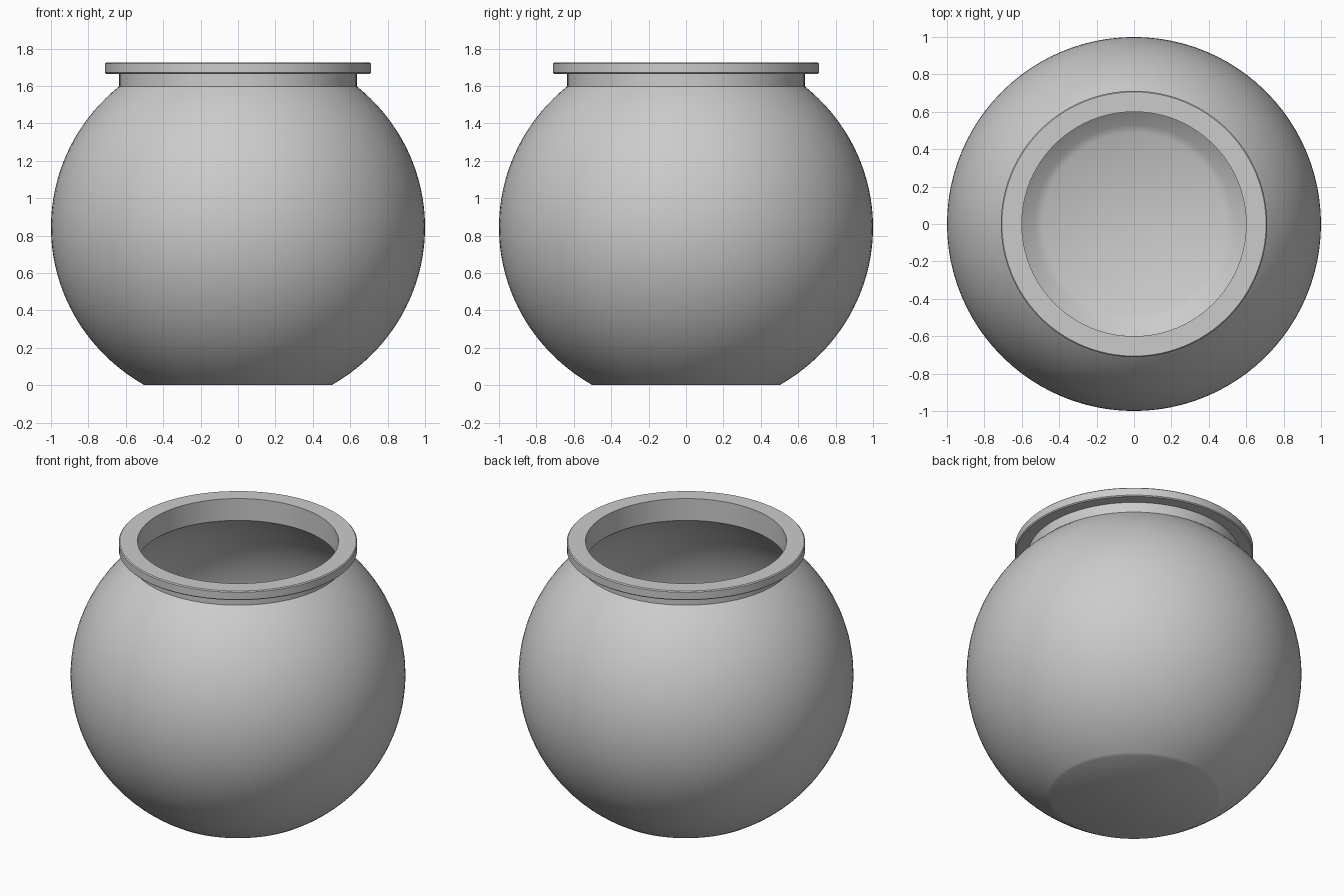
import bpy
import bmesh
from math import acos, asin, cos, pi, radians, sin

cube = bpy.data.objects.get("Cube")
if cube:
    bpy.data.objects.remove(cube)

SEGMENTS = 96
CENTRE_Z = 0.845
NECK_INNER, NECK_OUTER = 0.6, 0.635
NECK_TOP, RIM_TOP, RIM_OUTER = 1.665, 1.725, 0.712

grey = bpy.data.materials.new("plain grey")
grey.use_nodes = True
colour = (0.6, 0.6, 0.6, 1)
grey.diffuse_color = colour
grey.node_tree.nodes["Principled BSDF"].inputs["Base Color"].default_value = colour


def wall_arc(radius, height, floor_z, neck_radius, steps=40):
    """Side of the slightly flattened globe, from its floor to its neck."""
    start = asin((floor_z - CENTRE_Z) / height)
    end = acos(neck_radius / radius)
    angles = [start + (end - start) * i / steps for i in range(steps + 1)]
    return [(radius * cos(a), CENTRE_Z + height * sin(a)) for a in angles]


def lathe(name, profile, closed=False):
    """Spin a radius and height profile about the z axis."""
    bm = bmesh.new()
    verts = [bm.verts.new((r, 0, z)) for r, z in profile]
    pairs = list(zip(verts, verts[1:]))
    if closed:
        pairs.append((verts[-1], verts[0]))
    edges = [bm.edges.new(pair) for pair in pairs]
    bmesh.ops.spin(bm, geom=verts + edges, axis=(0, 0, 1), cent=(0, 0, 0),
                   angle=2 * pi, steps=SEGMENTS, use_duplicate=False)
    bmesh.ops.remove_doubles(bm, verts=bm.verts, dist=0.0001)
    bmesh.ops.recalc_face_normals(bm, faces=bm.faces)
    mesh = bpy.data.meshes.new(name)
    bm.to_mesh(mesh)
    bm.free()
    mesh.materials.append(grey)
    obj = bpy.data.objects.new(name, mesh)
    bpy.context.collection.objects.link(obj)
    bpy.ops.object.select_all(action="DESELECT")
    obj.select_set(True)
    bpy.context.view_layer.objects.active = obj
    bpy.ops.object.shade_smooth_by_angle(angle=radians(35))
    return obj


# Hollow globe with a flat base and a short straight neck
outside = wall_arc(1, 0.975, 0.01, NECK_OUTER)
inside = wall_arc(0.965, 0.94, 0.035, NECK_INNER)
base = [(0, 0), (0.5, 0)]
neck = [(NECK_OUTER, NECK_TOP), (NECK_INNER, NECK_TOP)]
lathe("bowl", base + outside + neck + inside[::-1] + [(0, 0.035)])

# Flat ring overhanging the neck, with softened outer corners
soft = 0.006
lathe("rim", [
    (NECK_INNER, NECK_TOP), (RIM_OUTER - soft, NECK_TOP),
    (RIM_OUTER, NECK_TOP + soft), (RIM_OUTER, RIM_TOP - soft),
    (RIM_OUTER - soft, RIM_TOP), (NECK_INNER, RIM_TOP),
], closed=True)
